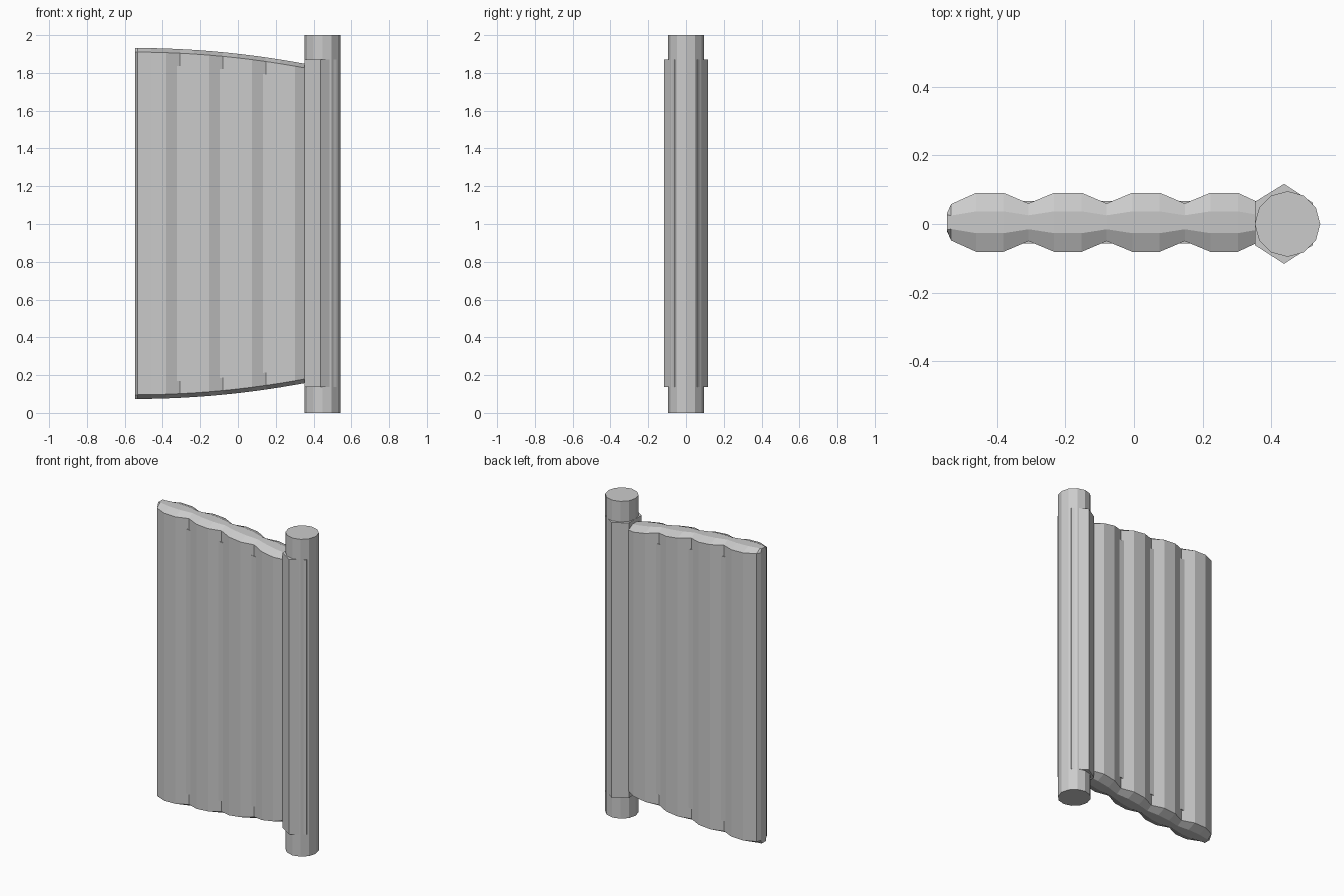
import bpy, bmesh, math

if "Cube" in bpy.data.objects:
    bpy.data.objects.remove(bpy.data.objects["Cube"])

END_X, MID_Z, Y0 = -0.545, 1.003, 0.005


def half_height(x):
    # gentle arc of the panel's top and bottom edges
    return 0.929 - 0.084 * ((x - END_X) / 0.9) ** 2


def make_object(name, bm):
    bmesh.ops.recalc_face_normals(bm, faces=bm.faces)
    me = bpy.data.meshes.new(name)
    bm.to_mesh(me)
    bm.free()
    ob = bpy.data.objects.new(name, me)
    bpy.context.collection.objects.link(ob)
    return ob


def loft(name, rings):
    bm = bmesh.new()
    vs = [[bm.verts.new(p) for p in r] for r in rings]
    n = len(vs[0])
    for a, b in zip(vs, vs[1:]):
        for i in range(n):
            j = (i + 1) % n
            bm.faces.new((a[i], a[j], b[j], b[i]))
    bm.faces.new(vs[0])
    bm.faces.new(vs[-1])
    return make_object(name, bm)


def section(x, w, strip, drop):
    # octagonal slice: flat centre strip, bevelled towards both faces
    h = half_height(x)
    pts = [(w, h - drop), (strip, h), (-strip, h), (-w, h - drop)]
    pts += [(y, -z) for y, z in reversed(pts)]
    return [(x, Y0 + y, MID_Z + z) for y, z in pts]


# Post
bpy.ops.mesh.primitive_cylinder_add(vertices=12, radius=0.0955, depth=2,
                                    location=(0.4475, 0, 1), rotation=(0, 0, math.pi / 2))
bpy.context.object.name = "post"

# Hexagonal sleeve around the post
outline = [(0.353, -0.062), (0.437, -0.116), (0.521, -0.062),
           (0.521, 0.062), (0.437, 0.117), (0.353, 0.065)]
loft("sleeve", [[(x, y, z) for x, y in outline] for z in (0.137, 1.87)])

# Padded panel: four ribs separated by grooves
stations = [(END_X, 0.026), (-0.533, 0.053)]
for i in range(4):
    c = -0.42 + 0.2275 * i
    stations += [(c - 0.04, 0.086), (c + 0.04, 0.086)]
    stations.append((c + 0.113, 0.055) if i < 3 else (0.356, 0.061))
rings = []
for k, (x, w) in enumerate(stations):
    strip = 0.022 if k == 0 else 0.37 * w
    rings.append(section(x, w, strip, 0.022))
loft("padded_panel", rings)

# Inner slab that fills the bottom of the grooves, short of both ends
slab = []
for x in (-0.45, -0.308, -0.08, 0.148, 0.35):
    h = half_height(x) - 0.09
    slab.append([(x, Y0 + sy * 0.0615, MID_Z + sz * h)
                 for sy, sz in ((1, 1), (-1, 1), (-1, -1), (1, -1))])
loft("groove_filler", slab)
